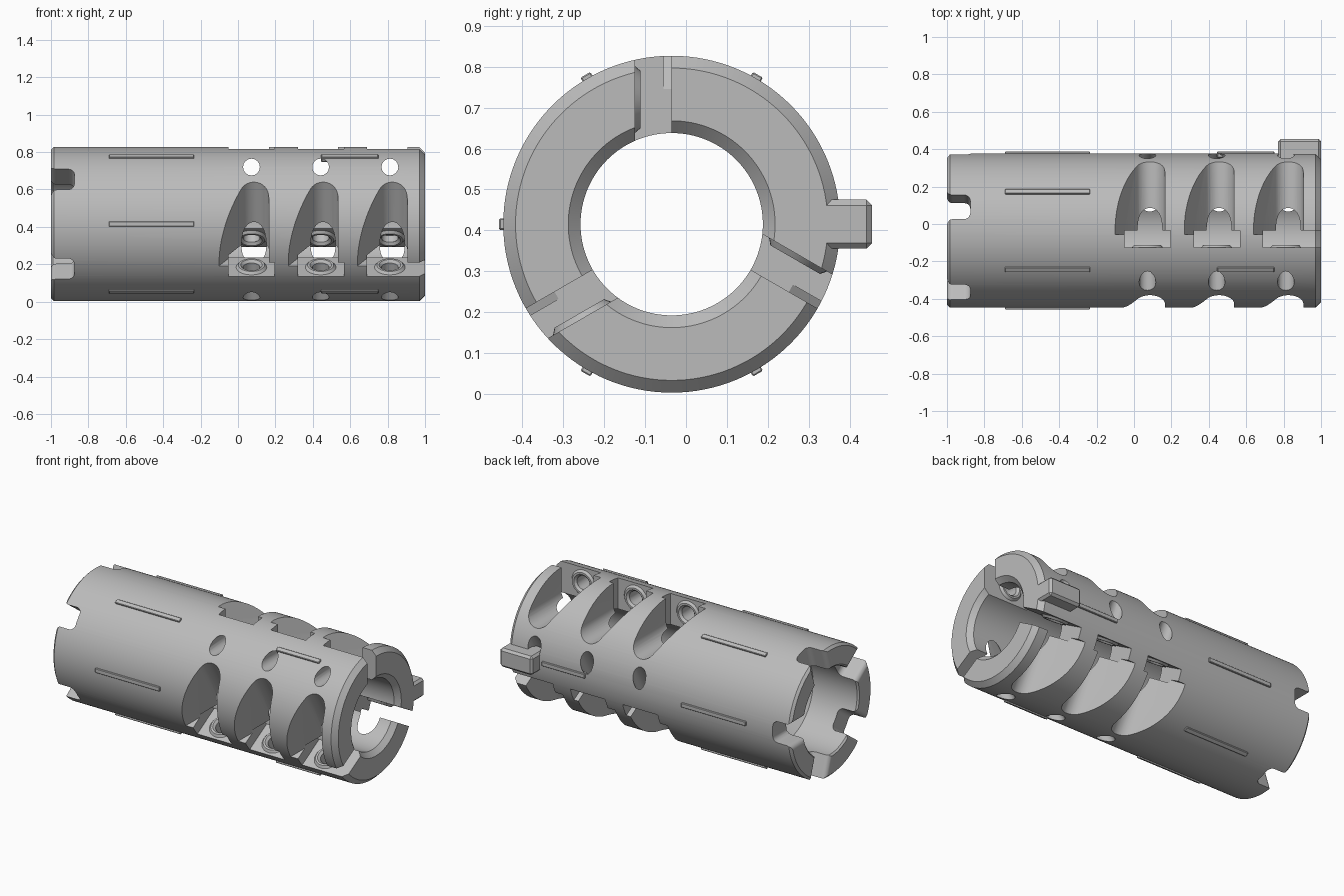
import bpy, bmesh
from math import sin, cos, radians, pi
from mathutils import Matrix, Vector

if "Cube" in bpy.data.objects:
    bpy.data.objects.remove(bpy.data.objects["Cube"], do_unlink=True)

steel = bpy.data.materials.new("grey steel")
steel.use_nodes = True
GREY = (0.5, 0.5, 0.5, 1)
steel.diffuse_color = GREY
steel.node_tree.nodes["Principled BSDF"].inputs["Base Color"].default_value = GREY

R_OUT, R_BORE = 0.412, 0.223
PITCH, FIRST = 0.37, 0.072
AXIS = Matrix.Translation((0, -0.035, 0.415))


def around(angle):
    """Frame turned about the tube axis; its local z points outwards, 0 is up."""
    return AXIS @ Matrix.Rotation(radians(angle), 4, 'X')


def finish(name, bm, frame):
    bmesh.ops.recalc_face_normals(bm, faces=bm.faces)
    mesh = bpy.data.meshes.new(name)
    bm.to_mesh(mesh)
    bm.free()
    mesh.transform(frame)
    mesh.materials.append(steel)
    ob = bpy.data.objects.new(name, mesh)
    bpy.context.collection.objects.link(ob)
    return ob


def block(name, low, high, frame, bevel=0):
    bm = bmesh.new()
    low, high = Vector(low), Vector(high)
    bmesh.ops.create_cube(bm, size=1)
    bmesh.ops.scale(bm, vec=high - low, verts=bm.verts)
    bmesh.ops.translate(bm, vec=(low + high) / 2, verts=bm.verts)
    if bevel:
        bmesh.ops.bevel(bm, geom=bm.edges[:], offset=bevel, segments=1, affect='EDGES')
    return finish(name, bm, frame)


def prism(name, points, sweep, frame):
    bm = bmesh.new()
    face = bm.faces.new([bm.verts.new(p) for p in points])
    out = bmesh.ops.extrude_face_region(bm, geom=[face])
    moved = [v for v in out["geom"] if isinstance(v, bmesh.types.BMVert)]
    bmesh.ops.translate(bm, vec=sweep, verts=moved)
    return finish(name, bm, frame)


def lathe(name, profile, frame, steps):
    """Turn a closed (along, radius) profile about local x."""
    bm = bmesh.new()
    rings = [[bm.verts.new((x, r * cos(2 * pi * i / steps), r * sin(2 * pi * i / steps)))
              for i in range(steps)] for x, r in profile]
    for k, ring in enumerate(rings):
        nxt = rings[(k + 1) % len(rings)]
        for i in range(steps):
            j = (i + 1) % steps
            bm.faces.new((ring[i], ring[j], nxt[j], nxt[i]))
    return finish(name, bm, frame)


def arc(cx, cy, r, start, end, n):
    return [(cx + r * cos(radians(start + (end - start) * i / n)),
             cy + r * sin(radians(start + (end - start) * i / n))) for i in range(n + 1)]


# Tube with chamfered ends
body = lathe("tube_body", [(-1, 0.285), (-1, R_OUT - 0.015), (-0.985, R_OUT), (0.97, R_OUT),
                           (1, R_OUT - 0.03), (1, R_BORE + 0.03), (0.97, R_BORE),
                           (-0.62, R_BORE), (-0.68, 0.275), (-0.99, 0.275)], AXIS, 128)
parts, cutters = [body], []

# Chip scoops, insert pockets and screw holes, three rows of three
for turn in (0, 120, 240):
    frame = around(turn)
    for i in range(3):
        x = FIRST + PITCH * i
        section = [(x + 0.093, 0.6)] + arc(x + 0.013, 0.267, 0.08, 0, -148, 14) + [(x - 0.292, 0.6)]
        cutters.append(prism("scoop_cutter", [(a, -0.02, b) for a, b in section], (0, 0.7, 0), frame))
        right = 1.1 if i == 2 else x + 0.124
        cutters.append(block("pocket_cutter", (x - 0.122, -0.09, 0.12), (right, 0, 0.6), frame))
        hole = arc(x, 0.305, 0.045, 0, 337.5, 15)
        cutters.append(prism("hole_cutter", [(a, -0.6, b) for a, b in hole], (0, 0.55, 0), frame))
        # Raised seat around the screw hole
        seat = frame @ Matrix.Translation((x, -0.09, 0.305)) @ Matrix.Rotation(pi / 2, 4, 'Z')
        parts.append(lathe("screw_seat", [(-0.01, 0.082), (0, 0.082), (0.014, 0.07), (0.014, 0.058),
                                          (0, 0.045), (-0.01, 0.045)], seat, 32))

# Five rounded notches in the rear rim
half = 0.068
side = [(-1.1, half + 0.03)] + arc(-0.97, half + 0.03, 0.03, 180, 270, 5) \
    + arc(-0.91, half - 0.035, 0.035, 90, 0, 5)
outline = side + [(a, -b) for a, b in reversed(side)]
for k in range(5):
    cutters.append(prism("notch_cutter", [(a, b, 0.1) for a, b in outline], (0, 0, 0.5),
                         around(72 * k - 90)))

# Cut the tube and drop the cutters
for c in cutters:
    mod = body.modifiers.new("cut", 'BOOLEAN')
    mod.operation, mod.solver, mod.object = 'DIFFERENCE', 'EXACT', c
graph = bpy.context.evaluated_depsgraph_get()
cut_mesh = bpy.data.meshes.new_from_object(body.evaluated_get(graph))
body.modifiers.clear()
body.data = cut_mesh
for c in cutters:
    bpy.data.objects.remove(c, do_unlink=True)

# Raised strips along the tube
for k in range(6):
    block("long_strip", (-0.69, -0.014, 0.39), (-0.235, 0.014, 0.422), around(60 * k - 30), 0.003)
for k in range(3):
    block("short_strip", (0.445, -0.014, 0.39), (0.75, 0.014, 0.422), around(120 * k + 30), 0.003)

# Locating key on the front rim
block("locating_key", (0.77, -0.06, 0.33), (1, 0.06, 0.49), around(-90), 0.014)

# Smooth the turned surfaces, keep machined edges sharp
bpy.ops.object.select_all(action='DESELECT')
for ob in parts:
    ob.select_set(True)
bpy.context.view_layer.objects.active = body
bpy.ops.object.shade_smooth_by_angle(angle=radians(28))
